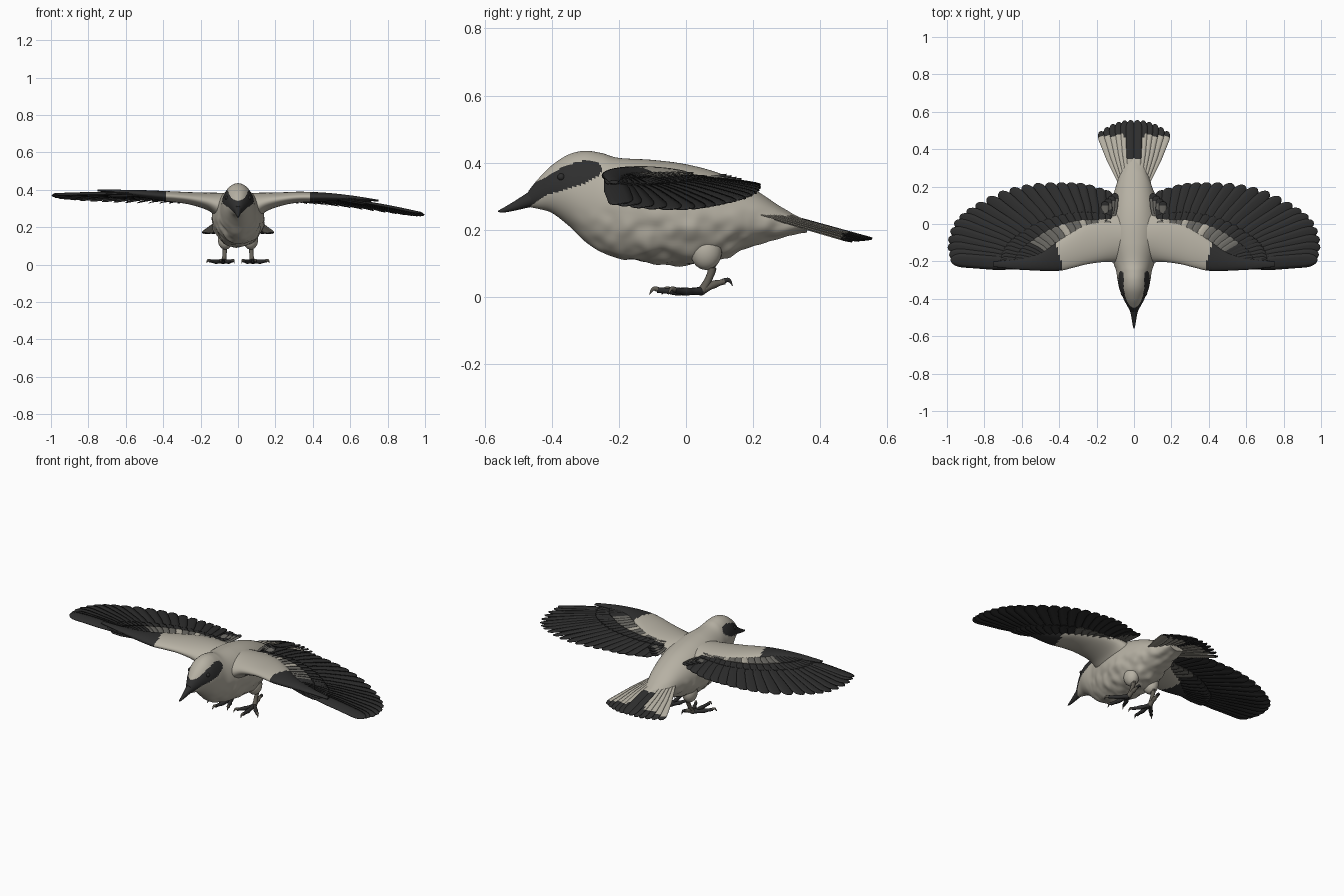
import bpy, bmesh, math
from mathutils import Vector, noise

if "Cube" in bpy.data.objects:
    bpy.data.objects.remove(bpy.data.objects["Cube"])


def material(name, r, g, b):
    m = bpy.data.materials.new(name)
    m.use_nodes = True
    m.diffuse_color = (r, g, b, 1)
    node = m.node_tree.nodes["Principled BSDF"]
    node.inputs["Base Color"].default_value = (r, g, b, 1)
    node.inputs["Roughness"].default_value = 0.8
    return m


PALE = material("pale plumage", 0.47, 0.44, 0.37)
DARK = material("black plumage", 0.028, 0.028, 0.028)
GREY = material("grey plumage", 0.15, 0.145, 0.13)
HORN = material("leg horn", 0.12, 0.11, 0.09)
PLUMAGE = [PALE, DARK, GREY]
parts = []


def sample(keys, t):
    """Smooth interpolation through rows of numbers, t in 0..1."""
    u = min(max(t, 0), 1) * (len(keys) - 1)
    i = min(int(u), len(keys) - 2)
    f = u - i
    rows = [keys[min(max(i + k, 0), len(keys) - 1)] for k in (-1, 0, 1, 2)]
    return [0.5 * (2 * b + (c - a) * f + (2 * a - 5 * b + 4 * c - d) * f * f
                   + (3 * b - a - 3 * c + d) * f ** 3) for a, b, c, d in zip(*rows)]


def finish(name, bm, mats):
    bmesh.ops.recalc_face_normals(bm, faces=bm.faces)
    mesh = bpy.data.meshes.new(name)
    bm.to_mesh(mesh)
    bm.free()
    for m in mats:
        mesh.materials.append(m)
    ob = bpy.data.objects.new(name, mesh)
    bpy.context.collection.objects.link(ob)
    parts.append(ob)
    return ob


def loft(name, rings, mats, rule=lambda c: 0):
    bm = bmesh.new()
    loops = [[bm.verts.new(p) for p in ring] for ring in rings]
    n = len(loops[0])
    for a, b in zip(loops, loops[1:]):
        for i in range(n):
            j = (i + 1) % n
            bm.faces.new((a[i], a[j], b[j], b[i]))
    bm.faces.new(loops[0])
    bm.faces.new(loops[-1])
    for f in bm.faces:
        f.material_index = rule(f.calc_center_median())
    return finish(name, bm, mats)


def circle(n):
    return [(math.cos(k * math.tau / n), math.sin(k * math.tau / n)) for k in range(n)]


def long_form(keys, steps, sides, ruffle=0):
    """Rings along y from rows of (y, top, bottom, half width)."""
    rings = []
    for s in range(steps + 1):
        y, top, low, w = sample(keys, s / steps)
        ring = []
        for c, d in circle(sides):
            p = Vector((w * c, y, (top + low) / 2 + (top - low) / 2 * d))
            amount = ruffle * min(max((0.27 - p.z) / 0.06, 0), 1) * min(max((y + 0.35) / 0.1, 0), 1)
            ring.append(p + Vector((c, 0, d)) * amount * noise.noise(p * 22))
        rings.append(ring)
    return rings


# Body and head, with the dark eye mask
BODY = [(-.47, .315, .268, .018), (-.44, .352, .262, .035), (-.40, .392, .25, .056),
        (-.35, .424, .212, .077), (-.30, .435, .165, .088), (-.25, .428, .134, .096),
        (-.20, .414, .115, .112), (-.10, .408, .10, .135), (0, .395, .095, .14),
        (.10, .368, .11, .125), (.20, .322, .15, .098), (.28, .27, .175, .072),
        (.36, .222, .195, .045)]
MASK = [(-.475, .262, .33), (-.42, .302, .355), (-.36, .32, .392),
        (-.30, .338, .407), (-.265, .358, .402), (-.25, .374, .384)]


def mask_rule(c):
    for (y0, l0, h0), (y1, l1, h1) in zip(MASK, MASK[1:]):
        if y0 <= c.y < y1:
            f = (c.y - y0) / (y1 - y0)
            return int(l0 + (l1 - l0) * f < c.z < h0 + (h1 - h0) * f)
    return 0


loft("body", long_form(BODY, 180, 96, 0.009), PLUMAGE, mask_rule)

# Beak
BEAK = [(-.445, .328, .27, .03), (-.47, .312, .266, .02), (-.51, .286, .257, .012),
        (-.545, .265, .251, .006), (-.56, .257, .253, .001)]
loft("beak", long_form(BEAK, 16, 20), [DARK])


def ellipsoid(name, centre, radii, mat):
    bm = bmesh.new()
    bmesh.ops.create_uvsphere(bm, u_segments=24, v_segments=16, radius=1)
    bmesh.ops.scale(bm, vec=radii, verts=bm.verts)
    bmesh.ops.translate(bm, vec=centre, verts=bm.verts)
    finish(name, bm, [mat])


def add_feather(bm, base, tip, width, roll, rule, bow=0.0):
    """Cambered blade with a raised shaft and a rounded tip."""
    d = tip - base
    side = d.cross(Vector((0, 0, 1))).normalized()
    up = side.cross(d).normalized()
    rows = []
    for k in range(15):
        t = 1 - (1 - k / 14) ** 1.6
        w = width * (0.5 + 0.5 * min(1, t / 0.5))
        if t > 0.86:
            w *= math.sqrt(max(1 - ((t - 0.86) / 0.142) ** 2, 0.01))
        rows.append([bm.verts.new(base + d * t + side * w * s + up * (
            roll * s * w - 0.12 * w * s * s + (0.0015 if s == 0 else 0)
            + bow * math.sin(math.pi * t))) for s in (-1, -.5, 0, .5, 1)])
    for k in range(14):
        for i in range(4):
            f = bm.faces.new((rows[k][i], rows[k][i + 1], rows[k + 1][i + 1], rows[k + 1][i]))
            f.material_index = rule(f.calc_center_median())


def finish_feathers(name, bm, thickness=0.003):
    ob = finish(name, bm, PLUMAGE)
    mod = ob.modifiers.new("thickness", "SOLIDIFY")
    mod.thickness = thickness
    mod.offset = 0


# Tail fan: black centre and end band
bm = bmesh.new()
for side in (1, -1):
    for i in range(6):
        f = i / 5
        base = Vector((side * (.012 + .05 * f), .2, .272 - .02 * f))
        tip = Vector((side * (.018 + .162 * f), .555 - .06 * f ** 2, .174 - .008 * f))
        start = .36 if i == 0 else .475 - .01 * f
        add_feather(bm, base, tip, .026, side * .18, lambda c, s=start: int(c.y > s))
finish_feathers("tail_feathers", bm)

# Wings: one raised, one lowered
TIPS = [(.98, -.19), (.995, -.10), (.96, .01), (.87, .09), (.72, .17),
        (.56, .21), (.40, .22), (.27, .215), (.15, .18)]
BASES = [(.52, -.225), (.50, -.21), (.47, -.19), (.44, -.17), (.40, -.13),
         (.34, -.09), (.28, -.06), (.22, -.05), (.15, -.04)]
ARM = [(.03, -.07, .13, .085), (.10, -.07, .135, .07), (.16, -.078, .125, .048),
       (.25, -.10, .115, .034), (.33, -.135, .10, .029), (.40, -.165, .085, .027),
       (.50, -.20, .05, .021), (.62, -.215, .028, .012), (.75, -.215, .014, .005)]


def build_wing(label, side, slope):
    def height(x, y):
        return .375 + slope * (max(x - .3, 0) / .7) ** 1.5 - .04 * (y + .2) / .4

    def point(x, y, lift=0.0):
        return Vector((side * x, y, height(x, y) + lift))

    # Fleshy arm, pale near the body and black at the hand
    rings = []
    for s in range(61):
        x, yc, chord, thick = sample(ARM, s / 60)
        zc = .022 - thick + height(x, yc)
        rings.append([Vector((side * x, yc + chord * c, zc + thick * d)) for c, d in circle(32)])
    loft(label + "_wing_arm", rings, PLUMAGE,
         lambda c: int(abs(c.x) > .385 + .35 * max(c.y + .2, 0)))

    # Flight feathers
    bm = bmesh.new()
    count = 21
    for i in range(count):
        f = i / (count - 1)
        add_feather(bm, point(*sample(BASES, f)), point(*sample(TIPS, f)), .037,
                    side * -.16, lambda c: 1, .006)
    finish_feathers(label + "_flight_feathers", bm)

    # Covert rows above and below: (reach, lift, count)
    for row, reach, lift, number in (("upper_coverts", .42, .010, 22),
                                     ("short_coverts", .27, .016, 20),
                                     ("under_coverts", .36, -.010, 18)):
        bm = bmesh.new()
        for i in range(number):
            f = i / (number - 1)
            bx, by = sample(BASES, f)
            tx, ty = sample(TIPS, f)
            tint = 1
            if row == "short_coverts" and f > .35:
                tint = 0 if i % 3 == 0 and f > .6 else 2
            elif row == "under_coverts" and f > .6:
                tint = 2
            add_feather(bm, point(bx, by, lift * .6),
                        point(bx + (tx - bx) * reach, by + (ty - by) * reach, lift),
                        .026, side * -.14, lambda c, m=tint: m)
        finish_feathers(label + "_" + row, bm)

    # Small inner feathers beside the back
    bm = bmesh.new()
    for i in range(4):
        add_feather(bm, point(.115 + .014 * i, .01, -.005),
                    point(.10 + .018 * i, .165 - .015 * i, .012 + .003 * i),
                    .02, side * -.1, lambda c, e=.13 - .01 * i: 1 if c.y > e else 2)
    finish_feathers(label + "_inner_feathers", bm)


build_wing("left", 1, -.10)
build_wing("right", -1, .005)


def tube(name, points, radii, mat):
    """Tapered limb through a few points."""
    keys = [(*p, r) for p, r in zip(points, radii)]
    steps = 6 * (len(keys) - 1)
    rings = []
    for s in range(steps + 1):
        here = sample(keys, s / steps)
        ahead = Vector(sample(keys, (s + .5) / steps)[:3])
        behind = Vector(sample(keys, (s - .5) / steps)[:3])
        turn = (ahead - behind).to_track_quat("Z", "Y")
        rings.append([Vector(here[:3]) + turn @ Vector((c * here[3], d * here[3], 0))
                      for c, d in circle(14)])
    loft(name, rings, [mat])


# Eyes, legs, toes and claws
TOES = {"inner": (.03, -.05), "middle": (.092, -.085), "outer": (.152, -.035), "hind": (.07, .115)}
for label, s in (("left", 1), ("right", -1)):
    ellipsoid(label + "_eye", (s * .06, -.372, .357), (.011, .011, .011), DARK)
    ellipsoid(label + "_thigh", (s * .068, .06, .135), (.04, .047, .055), PALE)
    tube(label + "_shank", [(s * .068, .07, .12), (s * .07, .078, .085), (s * .072, .066, .05),
                            (s * .076, .048, .018)], [.02, .013, .011, .014], HORN)
    root = Vector((s * .076, .046, .017))
    for toe, (x, y) in TOES.items():
        hind = toe == "hind"
        end = Vector((s * x, y, .046 if hind else .02))
        mid = root.lerp(end, .55) + Vector((0, 0, .004 if hind else -.003))
        tube(f"{label}_{toe}_toe", [root, root.lerp(mid, .6), mid, mid.lerp(end, .5), end],
             [.013, .010, .012, .009, .009], HORN if hind else DARK)
        out = (end - root)
        out.z = 0
        out.normalize()
        tube(f"{label}_{toe}_claw", [end - out * .006, end + out * .012 + Vector((0, 0, .004)),
                                     end + out * .024 - Vector((0, 0, .013))],
             [.008, .006, .001], DARK if hind else HORN)

# Smooth shading with crisp edges
bpy.ops.object.select_all(action="DESELECT")
for ob in parts:
    ob.select_set(True)
bpy.context.view_layer.objects.active = parts[0]
bpy.ops.object.shade_smooth_by_angle(angle=math.radians(40))
